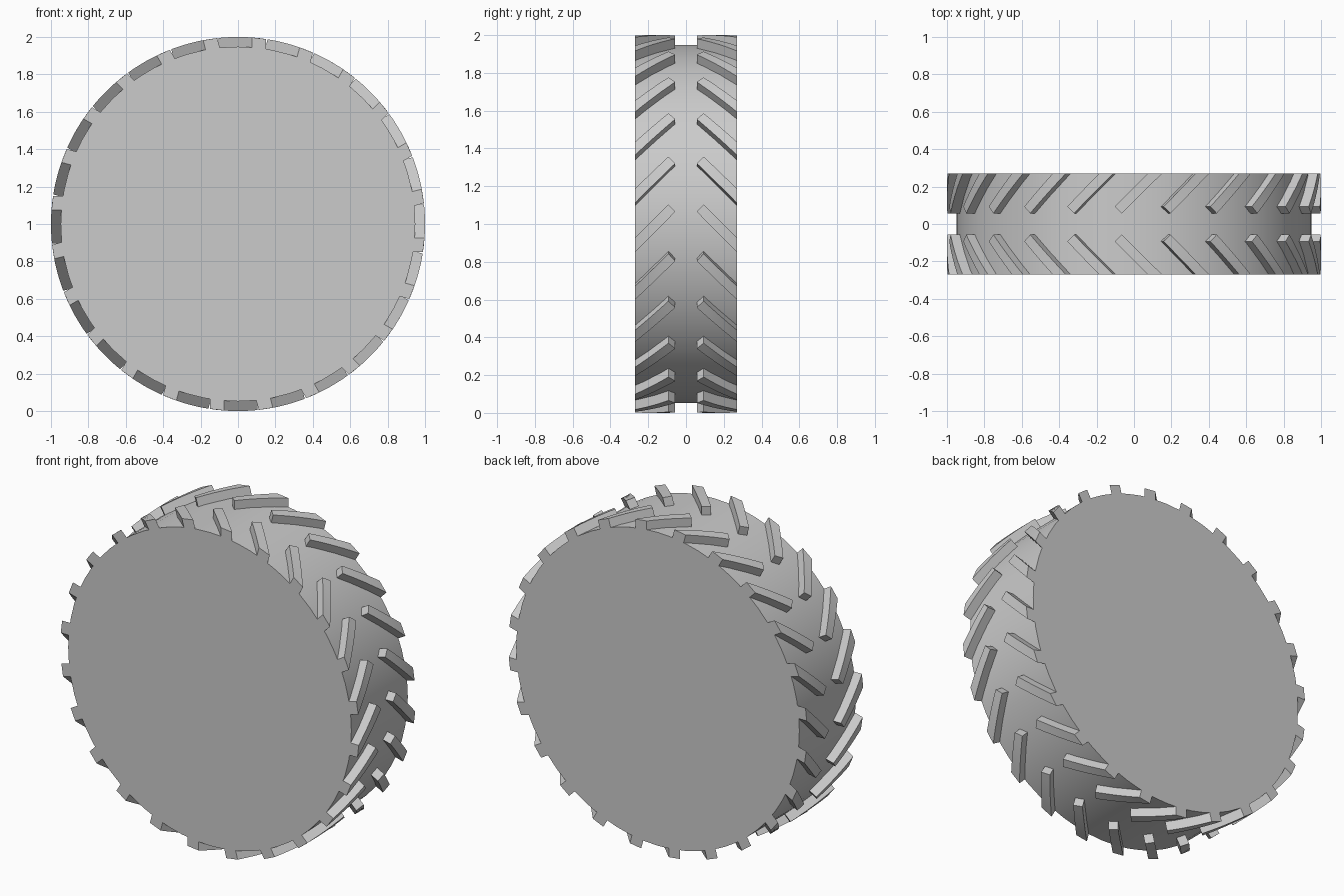
import bpy
import bmesh
import math
from mathutils import Matrix

HALF_WIDTH = 0.27      # half of the tyre width along y
DRUM_RADIUS = 0.948
OUTER_RADIUS = 1.0
LUG_COUNT = 24
LUG_SLICES = 6

cube = bpy.data.objects.get("Cube")
if cube:
    bpy.data.objects.remove(cube, do_unlink=True)

grey = bpy.data.materials.new("plain grey")
grey.use_nodes = True
colour = (0.6, 0.6, 0.6, 1)
grey.diffuse_color = colour
grey.node_tree.nodes["Principled BSDF"].inputs["Base Color"].default_value = colour


def finish(name, bm):
    """Turn a bmesh into a shaded object standing on the ground."""
    bmesh.ops.recalc_face_normals(bm, faces=bm.faces)
    mesh = bpy.data.meshes.new(name)
    bm.to_mesh(mesh)
    bm.free()
    mesh.materials.append(grey)
    obj = bpy.data.objects.new(name, mesh)
    bpy.context.collection.objects.link(obj)
    obj.location.z = OUTER_RADIUS
    bpy.ops.object.select_all(action="DESELECT")
    obj.select_set(True)
    bpy.context.view_layer.objects.active = obj
    bpy.ops.object.shade_smooth_by_angle(angle=math.radians(30))
    return obj


def add_lug(bm, side, angle):
    """Slanted bar, square at its inner end and cut flush with the side wall."""
    inner_left, inner_right = (-0.103, 0.093), (-0.065, 0.057)
    outer_left, outer_right = (0.074, HALF_WIDTH), (0.15, HALF_WIDTH)
    spin = Matrix.Rotation(angle, 3, "Y")

    def vert(x, y, radius):
        z = math.sqrt(radius ** 2 - x ** 2)
        return bm.verts.new(spin @ Matrix.Diagonal((1, side, 1)) @
                            Matrix.Translation((x, y, z)).translation)

    rings = []
    for i in range(LUG_SLICES + 1):
        t = i / LUG_SLICES
        left = [a + (b - a) * t for a, b in zip(inner_left, outer_left)]
        right = [a + (b - a) * t for a, b in zip(inner_right, outer_right)]
        rings.append([vert(*left, OUTER_RADIUS), vert(*right, OUTER_RADIUS),
                      vert(*right, 0.93), vert(*left, 0.93)])
    for a, b in zip(rings, rings[1:]):
        for k in range(4):
            n = (k + 1) % 4
            bm.faces.new((a[k], a[n], b[n], b[k]))
    bm.faces.new(rings[0])
    bm.faces.new(rings[-1])


# Solid drum with flat side walls
bm = bmesh.new()
bmesh.ops.create_cone(bm, cap_ends=True, segments=64, radius1=DRUM_RADIUS,
                      radius2=DRUM_RADIUS, depth=2 * HALF_WIDTH,
                      matrix=Matrix.Rotation(math.pi / 2, 4, "X"))
finish("tyre_drum", bm)

# Two mirrored rows of tread lugs
for name, side in (("front_tread_lugs", -1), ("back_tread_lugs", 1)):
    bm = bmesh.new()
    for i in range(LUG_COUNT):
        add_lug(bm, side, math.tau * i / LUG_COUNT)
    finish(name, bm)
